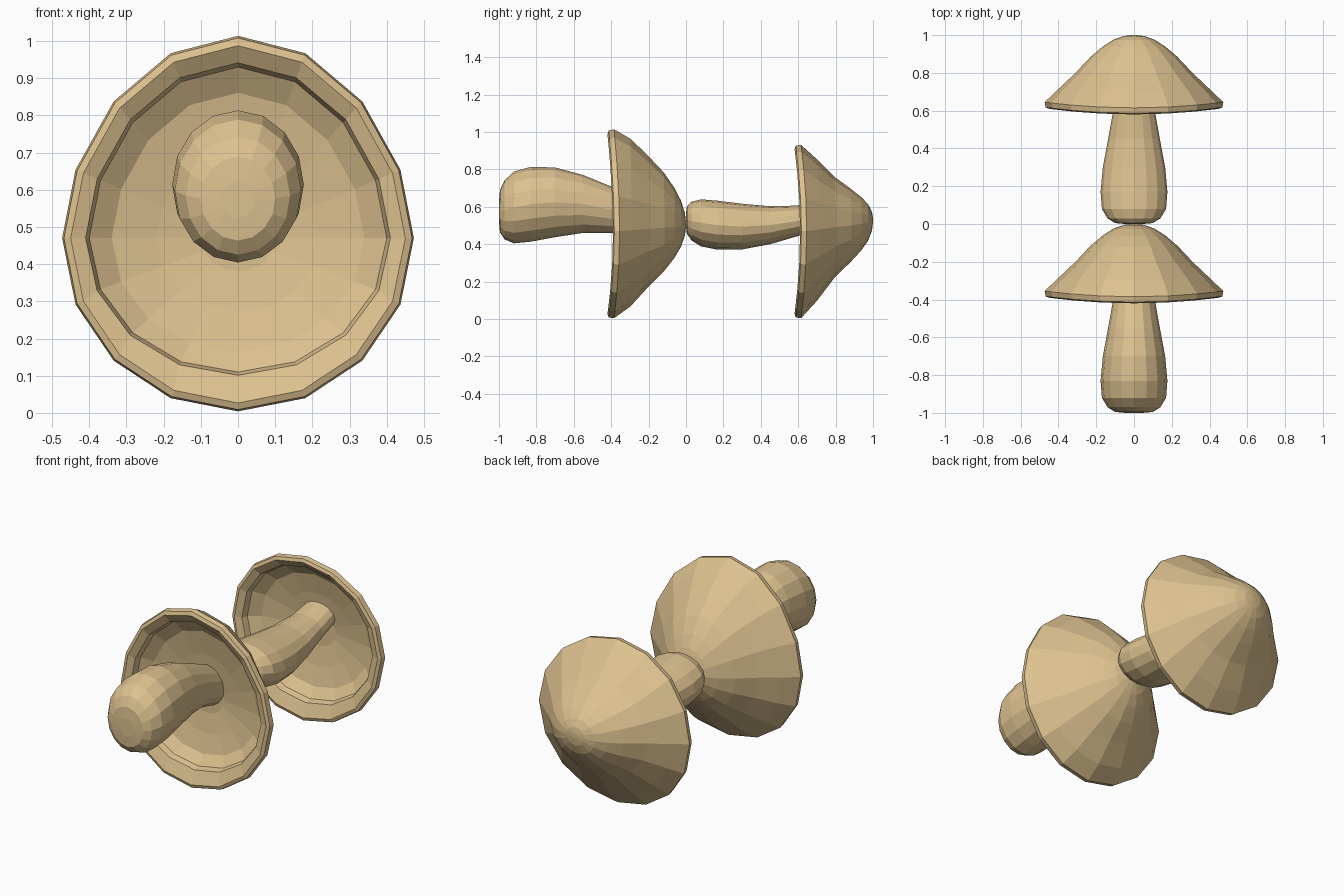
import bpy, bmesh, math

SIDES = 16
RIM = 0.47          # cap radius, also the height of the cap's middle

# Shared outlines as (distance along the axis, radius)
STEM = [(0, 0.045), (0.005, 0.1), (0.03, 0.14), (0.08, 0.17), (0.17, 0.177),
        (0.3, 0.165), (0.45, 0.137), (0.6, 0.11), (0.74, 0.1)]
DOME = [(0, 0.015), (0.005, 0.055), (0.025, 0.11), (0.06, 0.165),
        (0.115, 0.23), (0.2, 0.31), (0.29, 0.405)]
LIP = [(0.355, 0.473), (0.383, 0.468), (0.39, 0.45)]
HOLLOW = [(0.38, 0.41), (0.345, 0.4), (0.305, 0.34), (0.28, 0.22), (0.265, 0.1)]

cube = bpy.data.objects.get("Cube")
if cube:
    bpy.data.objects.remove(cube)

tan = bpy.data.materials.new("mushroom_tan")
tan.use_nodes = True
tan.diffuse_color = (0.73, 0.54, 0.28, 1)
shader = tan.node_tree.nodes["Principled BSDF"]
shader.inputs["Base Color"].default_value = tan.diffuse_color


def make_ring(bm, y, radius, middle, up, down, sag=0, peak=1):
    """Add a ring with separate upper and lower heights, sagging forward."""
    ring = []
    for i in range(SIDES):
        angle = math.tau * i / SIDES
        side, rise = math.cos(angle), math.sin(angle)
        lift = up * rise ** peak if rise > 0 else down * rise
        ring.append(bm.verts.new((radius * side, y - sag * rise * rise,
                                  middle + lift)))
    return ring


def skin(bm, name, rings):
    """Join neighbouring rings, close both ends and make the object."""
    for near, far in zip(rings, rings[1:]):
        for i in range(SIDES):
            j = (i + 1) % SIDES
            bm.faces.new((near[i], near[j], far[j], far[i]))
    bm.faces.new(rings[0])
    bm.faces.new(rings[-1])
    bmesh.ops.recalc_face_normals(bm, faces=bm.faces)
    mesh = bpy.data.meshes.new(name)
    bm.to_mesh(mesh)
    bm.free()
    mesh.materials.append(tan)
    part = bpy.data.objects.new(name, mesh)
    bpy.context.collection.objects.link(part)


def make_stem(name, foot, base_height, slope, bend, thickness):
    """Stem whose centre line bends as a parabola."""
    bm = bmesh.new()
    rings = []
    for along, radius in STEM:
        middle = base_height + along * (slope - bend * along)
        half = radius * thickness
        rings.append(make_ring(bm, foot + along, radius, middle, half, half))
    skin(bm, name, rings)


def make_cap(name, tip, tip_height, stretch, bulge_up, bulge_down, peak):
    """Cap with a pointed dome, a rolled lip and a hollow underside."""
    bm = bmesh.new()
    rings = []
    for along, radius in DOME:
        blend = radius / RIM
        middle = tip_height + (RIM - tip_height) * blend
        swell = math.sin(math.pi * blend)
        up = radius * (stretch + bulge_up * swell)
        down = radius * (1 + bulge_down * swell)
        rings.append(make_ring(bm, tip - along, radius, middle, up, down,
                               0.02 * radius, peak))
    # The hollow sits a little high, leaving a wider lip below
    for outline, sag, drop in ((LIP, 0.03, 0.985), (HOLLOW, 0.01, 0.9)):
        for along, radius in outline:
            rings.append(make_ring(bm, tip - along, radius, RIM, radius * stretch,
                                   radius * drop, sag, peak))
    skin(bm, name, rings)


# Front mushroom: thick arched stem and a tall cap
make_stem("front_stem", -1, 0.575, slope=0.31, bend=0.49, thickness=1.13)
make_cap("front_cap", 0, 0.505, stretch=1.15, bulge_up=0.14, bulge_down=0.02,
         peak=1.13)

# Back mushroom: slim dipping stem and a rounder cap
make_stem("back_stem", 0, 0.53, slope=-0.23, bend=-0.37, thickness=0.74)
make_cap("back_cap", 1, 0.53, stretch=0.975, bulge_up=-0.12, bulge_down=-0.15,
         peak=1)
